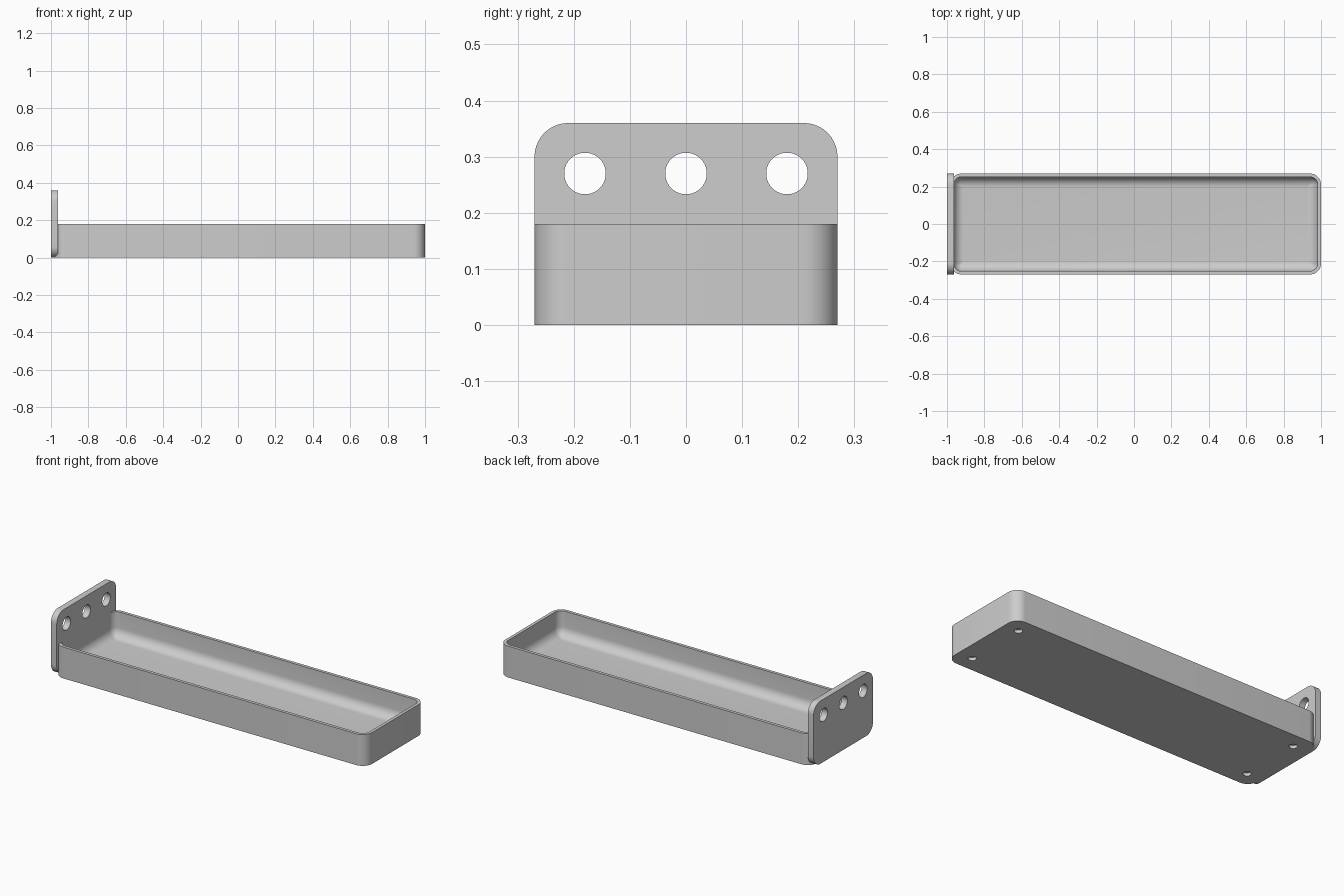
import bpy, bmesh, math
from mathutils import Matrix, Vector

if "Cube" in bpy.data.objects:
    bpy.data.objects.remove(bpy.data.objects["Cube"], do_unlink=True)

MM = 0.018                      # design unit
PLATE = 2 * MM                  # mounting plate thickness
CORNER = 0.06                   # outer corner radius
TRAY_X0, TRAY_X1, HALF_W = -1 + MM, 1.0, 15 * MM   # tray end wall sits inside the plate
TRAY_H, WALL, FLOOR, FILLET = 10 * MM, MM, 2 * MM, 3 * MM

grey = bpy.data.materials.new("mid grey")
grey.use_nodes = True
colour = (0.61, 0.61, 0.61, 1)
grey.diffuse_color = colour
grey.node_tree.nodes["Principled BSDF"].inputs["Base Color"].default_value = colour


def rounded_rect(u0, u1, v0, v1, r, steps=10):
    """Counter-clockwise outline with rounded corners."""
    corners = [(u1 - r, v1 - r), (u0 + r, v1 - r), (u0 + r, v0 + r), (u1 - r, v0 + r)]
    return [(cu + r * math.cos(a), cv + r * math.sin(a))
            for i, (cu, cv) in enumerate(corners)
            for a in [(i + k / steps) * math.pi / 2 for k in range(steps + 1)]]


def skin(name, rings):
    """Join equal rings of points into a closed solid."""
    bm = bmesh.new()
    loops = [[bm.verts.new(p) for p in ring] for ring in rings]
    n = len(loops[0])
    for a, b in zip(loops, loops[1:]):
        for i in range(n):
            j = (i + 1) % n
            bm.faces.new((a[i], a[j], b[j], b[i]))
    bm.faces.new(loops[0][::-1])
    bm.faces.new(loops[-1])
    bmesh.ops.recalc_face_normals(bm, faces=bm.faces)
    mesh = bpy.data.meshes.new(name)
    bm.to_mesh(mesh)
    bm.free()
    mesh.materials.append(grey)
    obj = bpy.data.objects.new(name, mesh)
    bpy.context.collection.objects.link(obj)
    return obj


def drill(obj, centres, radius, depth, axis):
    """Cut round holes of the given total depth, centred on each point."""
    bm = bmesh.new()
    turn = Vector((0, 0, 1)).rotation_difference(Vector(axis)).to_matrix().to_4x4()
    for c in centres:
        bmesh.ops.create_cone(bm, cap_ends=True, segments=40, radius1=radius,
                              radius2=radius, depth=depth,
                              matrix=Matrix.Translation(c) @ turn)
    mesh = bpy.data.meshes.new("hole_cutter")
    bm.to_mesh(mesh)
    bm.free()
    mesh.materials.append(grey)
    cutter = bpy.data.objects.new("hole_cutter", mesh)
    cutter.hide_render = True
    bpy.context.collection.objects.link(cutter)
    mod = obj.modifiers.new("holes", 'BOOLEAN')
    mod.operation, mod.solver, mod.object = 'DIFFERENCE', 'EXACT', cutter
    bpy.ops.object.select_all(action='DESELECT')
    bpy.context.view_layer.objects.active = obj
    obj.select_set(True)
    bpy.ops.object.modifier_apply(modifier=mod.name)
    bpy.data.objects.remove(cutter, do_unlink=True)
    bpy.ops.object.shade_smooth_by_angle(angle=math.radians(35))


# Tray: outer wall, rim, inner wall, filleted floor
profile = [(0, 0), (0, TRAY_H), (WALL, TRAY_H)]
for k in range(9):
    a = k / 8 * math.pi / 2
    profile.append((WALL + FILLET * (1 - math.cos(a)),
                    FLOOR + FILLET * (1 - math.sin(a))))
rings = []
for inset, z in profile:
    outline = rounded_rect(TRAY_X0 + inset, TRAY_X1 - inset, -HALF_W + inset,
                           HALF_W - inset, max(CORNER - inset, 0.002))
    rings.append([(x, y, z) for x, y in outline])
tray = skin("tray", rings)

# Shallow blind holes under the tray corners
inset = 5 * MM
feet = [Vector((x, y, 0)) for x in (TRAY_X0 + inset, TRAY_X1 - inset)
        for y in (-HALF_W + inset, HALF_W - inset)]
drill(tray, feet, 1.2 * MM, 2 * MM, (0, 0, 1))

# Upright mounting plate with three through holes; its inner face just covers
# the tray's end wall
outline = rounded_rect(-HALF_W, HALF_W, 0, 20 * MM, CORNER)
plate = skin("mounting_plate", [[(x, y, z) for y, z in outline]
                                for x in (-1, -1 + PLATE + 0.0005)])
screws = [Vector((-1 + PLATE / 2, y, 15 * MM)) for y in (-10 * MM, 0, 10 * MM)]
drill(plate, screws, 0.037, 4 * PLATE, (1, 0, 0))
